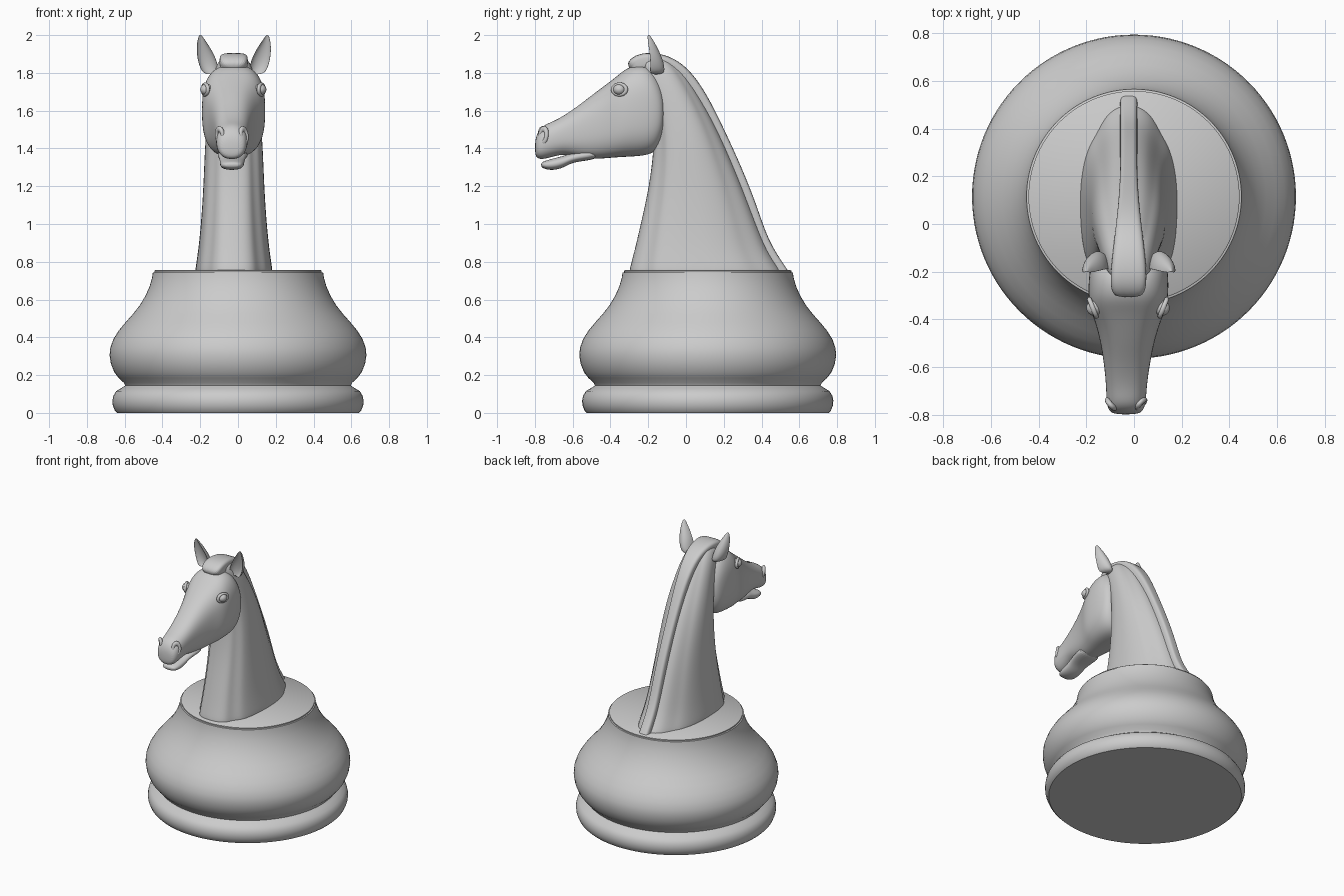
import bpy, bmesh, math
from mathutils import Vector

if "Cube" in bpy.data.objects:
    bpy.data.objects.remove(bpy.data.objects["Cube"])

TAU = 2 * math.pi
CX = -0.022                       # the horse sits slightly off the base axis


def mid_x(y):
    """Centre line of the horse; the head turns very slightly."""
    return CX + 0.02 * min(0, y + 0.2)


def spow(v, e):
    return math.copysign(abs(v) ** e, v)


def smooth(ob, angle=40):
    bpy.ops.object.select_all(action='DESELECT')
    ob.select_set(True)
    bpy.context.view_layer.objects.active = ob
    bpy.ops.object.shade_smooth_by_angle(angle=math.radians(angle))


def loft(name, rings, subsurf=2):
    """Skin a list of equal-length rings and cap both ends."""
    bm = bmesh.new()
    vr = [[bm.verts.new(p) for p in r] for r in rings]
    n = len(vr[0])
    for a, b in zip(vr, vr[1:]):
        for i in range(n):
            j = (i + 1) % n
            bm.faces.new((a[i], a[j], b[j], b[i]))
    bm.faces.new(vr[0])
    bm.faces.new(vr[-1])
    bmesh.ops.recalc_face_normals(bm, faces=bm.faces)
    me = bpy.data.meshes.new(name)
    bm.to_mesh(me)
    bm.free()
    ob = bpy.data.objects.new(name, me)
    bpy.context.collection.objects.link(ob)
    smooth(ob, 180 if subsurf else 40)
    if subsurf:
        m = ob.modifiers.new("subsurf", 'SUBSURF')
        m.levels = m.render_levels = subsurf
    return ob


def oval(c, u, v, e=2.0, n=24):
    """Superellipse ring with half-axes u and v."""
    c, u, v = Vector(c), Vector(u), Vector(v)
    return [c + u * spow(math.cos(TAU * i / n), 2 / e)
            + v * spow(math.sin(TAU * i / n), 2 / e) for i in range(n)]


def y_sections(name, rows):
    """Loft from upright sections: y, z bottom, z top, half width, squareness."""
    loft(name, [oval((mid_x(y), y, (b + t) / 2), (w, 0, 0), (0, 0, (t - b) / 2), e)
                for y, b, t, w, e in rows])


# Turned base
profile = [(.64, 0), (.652, .012), (.663, .04), (.665, .065), (.66, .09), (.645, .115),
           (.617, .132), (.597, .145), (.605, .16), (.632, .185), (.655, .215),
           (.673, .26), (.68, .305), (.676, .345), (.66, .39), (.632, .435),
           (.595, .48), (.555, .525), (.52, .57), (.49, .62), (.468, .67),
           (.455, .715), (.451, .742), (.443, .744), (.443, .752), (.438, .756)]
loft("base", [oval((0, .115, z), (r, 0, 0), (0, r, 0), n=112) for r, z in profile], 0)


# Neck: level sections, squarer at the chest, with shallow muscle grooves
def neck_ring(z, yf, yb, w, n=40):
    ring = []
    for i in range(n):
        a = TAU * i / n
        c, s = math.cos(a), math.sin(a)           # c = 1 at the crest, -1 at the throat
        e = 2 / (2.0 if c > 0 else 2.6)
        off = abs((a + math.pi) % TAU - math.pi)  # 0 at the crest, pi at the throat
        g = 1 - .06 * math.exp(-((off - 2.45) / .16) ** 2) \
              - .04 * math.exp(-((off - .75) / .18) ** 2)
        ring.append((CX + w * g * spow(s, e),
                     (yf + yb) / 2 + (yb - yf) / 2 * g * spow(c, e), z))
    return ring


neck = [(.70, -.31, .53, .208), (.76, -.30, .50, .205), (.85, -.275, .435, .19),
        (1.0, -.24, .375, .174), (1.2, -.195, .30, .161), (1.4, -.17, .215, .154),
        (1.55, -.17, .145, .143), (1.7, -.20, .06, .125), (1.8, -.24, -.005, .108),
        (1.86, -.25, -.06, .085), (1.885, -.24, -.10, .05)]
loft("neck", [neck_ring(*r) for r in neck])

# Skull, cheeks and upper muzzle
y_sections("head", [
    (-.11, 1.50, 1.68, .10, 2.2), (-.125, 1.44, 1.74, .138, 2.4),
    (-.155, 1.385, 1.80, .156, 2.6), (-.21, 1.36, 1.85, .168, 2.7),
    (-.30, 1.355, 1.84, .170, 2.7), (-.36, 1.352, 1.788, .160, 2.7),
    (-.42, 1.347, 1.742, .134, 2.6), (-.50, 1.342, 1.682, .113, 2.5),
    (-.57, 1.352, 1.627, .100, 2.5), (-.64, 1.37, 1.578, .090, 2.5),
    (-.70, 1.358, 1.545, .085, 2.4), (-.75, 1.343, 1.526, .083, 2.3),
    (-.782, 1.343, 1.495, .074, 2.3), (-.80, 1.362, 1.445, .05, 2.2)])

# Lower jaw and lip, leaving the mouth line as a crease
y_sections("lower_jaw", [
    (-.46, 1.345, 1.40, .085, 2.4), (-.55, 1.333, 1.39, .078, 2.4),
    (-.61, 1.322, 1.375, .068, 2.3), (-.65, 1.297, 1.36, .065, 2.3),
    (-.70, 1.284, 1.348, .064, 2.3), (-.745, 1.289, 1.335, .057, 2.3),
    (-.768, 1.302, 1.325, .038, 2.2)])

# Mane ridge running over the crest into the forelock: y, z, half width
mane = [(.57, .71, .037), (.525, .775, .037), (.435, .91, .036), (.375, 1.1, .036),
        (.295, 1.3, .036), (.203, 1.5, .038), (.105, 1.7, .045), (.01, 1.83, .055),
        (-.09, 1.893, .066), (-.19, 1.91, .075), (-.27, 1.898, .076), (-.325, 1.845, .066)]
rings = []
for i, (y, z, w) in enumerate(mane):
    p, q = mane[max(i - 1, 0)], mane[min(i + 1, len(mane) - 1)]
    t = Vector((0, q[0] - p[0], q[1] - p[1])).normalized()
    inward = Vector((0, -t.z, t.y)) if i < 1 else Vector((0, t.z, -t.y)) * -1
    if inward.dot(Vector((0, -.15, 1.3)) - Vector((0, y, z))) < 0:
        inward = -inward
    rings.append(oval(Vector((mid_x(y), y, z)) + inward * .045, (w, 0, 0), inward * .045, 4))
loft("mane", rings)


# Ears: scooped towards the front. z, outward offset, front y, half width, depth
def ear_ring(side, z, off, y, w, d, n=16):
    ring = []
    for i in range(n):
        c, s = math.cos(TAU * i / n), math.sin(TAU * i / n)
        ring.append((CX + side * (off + w * c),
                     y + (d * s if s > 0 else -.45 * d * s), z))
    return ring


ear = [(1.79, .115, -.20, .045, .085), (1.83, .132, -.195, .050, .085),
       (1.88, .145, -.195, .050, .070), (1.93, .160, -.20, .038, .052),
       (1.97, .172, -.205, .022, .034), (2.003, .178, -.205, .006, .012)]


def finish(name, loc, rot, scale):
    ob = bpy.context.object
    ob.name, ob.location, ob.rotation_euler, ob.scale = name, loc, rot, scale
    smooth(ob, 180)


for side, label in ((-1, "right"), (1, "left")):
    loft("ear_" + label, [ear_ring(side, *r) for r in ear])

    # Eyeball and the lid around it
    eye = (mid_x(-.35) + side * .142, -.352, 1.712)
    bpy.ops.mesh.primitive_uv_sphere_add(segments=24, ring_count=16, radius=.033)
    finish("eye_" + label, eye, (0, 0, 0), (1, 1, .9))
    bpy.ops.mesh.primitive_torus_add(major_radius=.034, minor_radius=.010,
                                     major_segments=28, minor_segments=10)
    finish("eyelid_" + label, (eye[0] + side * .006, eye[1], eye[2]),
           (0, math.radians(90), math.radians(-side * 22)), (.85, 1.1, 1))

    # Nostril rim
    bpy.ops.mesh.primitive_torus_add(major_radius=.026, minor_radius=.012,
                                     major_segments=28, minor_segments=10)
    finish("nostril_" + label, (mid_x(-.76) + side * .062, -.755, 1.468),
           (0, math.radians(82), math.radians(-side * 42)), (1.35, .9, 1))
